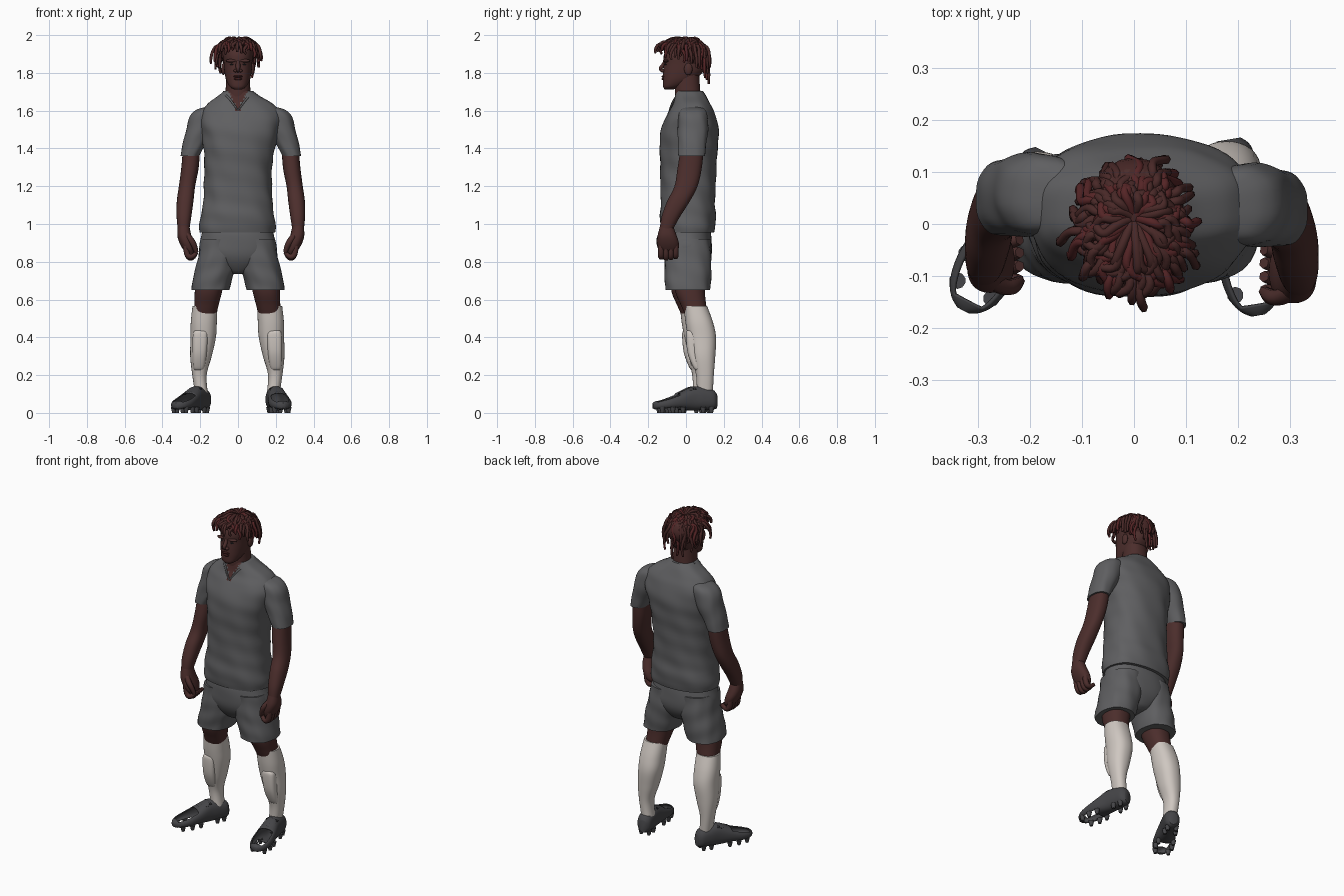
import bpy, bmesh, math, random
from mathutils import Vector, Matrix

random.seed(4)
if "Cube" in bpy.data.objects:
    bpy.data.objects.remove(bpy.data.objects["Cube"])


def material(name, *rgb):
    m = bpy.data.materials.new(name)
    m.use_nodes = True
    m.diffuse_color = (*rgb, 1)
    m.node_tree.nodes["Principled BSDF"].inputs["Base Color"].default_value = (*rgb, 1)
    return m


CLOTH = material("grey cloth", .115, .115, .12)
SKIN = material("brown skin", .072, .027, .025)
LIPS = material("dark lips", .05, .013, .013)
HAIR = material("dark hair", .065, .021, .02)
TIPS = material("red hair", .09, .018, .019)
SOCK = material("off white sock", .62, .57, .53)
SHOE = material("charcoal shoe", .06, .06, .065)
LACE = material("black lace", .02, .02, .022)


def finish(name, bm, mats, pick=None):
    me = bpy.data.meshes.new(name)
    for m in mats:
        me.materials.append(m)
    bmesh.ops.recalc_face_normals(bm, faces=bm.faces)
    if pick:
        for f in bm.faces:
            f.material_index = pick(f.calc_center_median())
    bm.to_mesh(me)
    bm.free()
    me.shade_smooth()
    me.set_sharp_from_angle(angle=math.radians(50))
    ob = bpy.data.objects.new(name, me)
    bpy.context.scene.collection.objects.link(ob)
    return ob


def smooth_rings(rings, steps=7):
    """Catmull-Rom interpolation between the key cross-sections."""
    out = []
    last = len(rings) - 1
    for i in range(last):
        a, b, c, d = (rings[min(max(i + k, 0), last)] for k in (-1, 0, 1, 2))
        for j in range(steps):
            t = j / steps
            out.append([q + t / 2 * (r - p + t * (2 * p - 5 * q + 4 * r - s + t * (3 * (q - r) + s - p)))
                        for p, q, r, s in zip(a, b, c, d)])
    return out + [rings[last]]


def loft(name, rings, *mats, place=lambda p: p, n=2.3, seg=36, fold=0, skip=None, pick=None):
    """Skin oval sections given as centre x, centre y, height, half width, half depth."""
    bm = bmesh.new()
    rows = []
    for cx, cy, z, rx, ry in smooth_rings(rings):
        row = []
        for k in range(seg):
            a = math.tau * k / seg
            c, s = math.cos(a), math.sin(a)
            w = 1 + fold * math.sin(5 * a + 40 * z) * math.sin(3 * a - 17 * z)
            p = Vector((cx + w * rx * math.copysign(abs(c) ** (2 / n), c),
                        cy + w * ry * math.copysign(abs(s) ** (2 / n), s), z))
            row.append(bm.verts.new(place(p)))
        rows.append((z, row))
    for (z, lo), (_, hi) in zip(rows, rows[1:]):
        for k in range(seg):
            if skip and skip(math.tau * (k + .5) / seg, z):
                continue
            j = (k + 1) % seg
            bm.faces.new((lo[k], lo[j], hi[j], hi[k]))
    bm.faces.new(rows[0][1])
    bm.faces.new(rows[-1][1])
    return finish(name, bm, mats, pick)


def ball(name, loc, size, mat):
    bm = bmesh.new()
    bmesh.ops.create_uvsphere(bm, u_segments=20, v_segments=12, radius=1,
                              matrix=Matrix.Translation(loc) @ Matrix.Diagonal((*size, 1)))
    return finish(name, bm, [mat])


def tubes(name, paths, radius, mat, place=lambda p: p):
    cu = bpy.data.curves.new(name, "CURVE")
    cu.dimensions = "3D"
    cu.bevel_depth, cu.bevel_resolution, cu.resolution_u = radius, 1, 4
    cu.use_fill_caps = True
    cu.materials.append(mat)
    for path in paths:
        sp = cu.splines.new("NURBS")
        sp.points.add(len(path) - 1)
        for i, (pt, p) in enumerate(zip(sp.points, path)):
            pt.co = (*place(Vector(p)), 1)
            pt.radius = .65 if i == len(path) - 1 else 1
        sp.order_u = 3
        sp.use_endpoint_u = True
    ob = bpy.data.objects.new(name, cu)
    bpy.context.scene.collection.objects.link(ob)


# Shirt body with an open V at the neck, hanging over the shorts
loft("shirt", [(-.003, .01, .955, .199, .137), (-.003, .01, .99, .2, .145), (-.003, .01, 1.05, .194, .148),
               (0, .01, 1.13, .183, .144), (0, .012, 1.28, .178, .148), (.008, .015, 1.42, .193, .155),
               (.015, .022, 1.52, .214, .148), (.015, .028, 1.59, .21, .122), (.012, .03, 1.635, .175, .1),
               (.005, .025, 1.675, .115, .084), (.003, .018, 1.705, .076, .07)],
     CLOTH, SKIN, n=2.4, seg=64, fold=.02,
     pick=lambda c: int(c.y < 0 and abs(c.x) < (c.z - 1.6) * .5))
tubes("collar", [[(.074 * s, .03, 1.7), (.074 * s, -.03, 1.69), (.04 * s, -.068, 1.66),
                  (0, -.088, 1.6)] for s in (1, -1)], .006, CLOTH)

# Shorts seat
loft("shorts_seat", [(-.002, .005, .98, .18, .12), (-.002, .005, .94, .192, .127), (0, .008, .86, .203, .13),
                     (0, .01, .8, .16, .115), (0, .01, .75, .075, .08), (0, .01, .735, .02, .05)],
     CLOTH, fold=.01, seg=48)

for side, s in (("left", 1), ("right", -1)):
    def arm_place(p, s=s):
        return p if s > 0 else Vector((.03 - p.x, p.y + .02, p.z))

    def leg_place(p, s=s):
        return p if s > 0 else Vector((-p.x - .007, p.y - .02, p.z))

    # Sleeve, arm and hand
    loft(side + "_sleeve", [(.165, .035, 1.622, .025, .035), (.19, .036, 1.605, .06, .064),
                            (.21, .037, 1.57, .075, .077), (.233, .037, 1.5, .07, .08),
                            (.264, .032, 1.42, .06, .075), (.285, .03, 1.36, .05, .071)],
         CLOTH, place=arm_place, fold=.02)
    loft(side + "_arm", [(.275, .035, 1.42, .045, .06), (.284, .02, 1.3, .046, .064),
                         (.3, 0, 1.2, .043, .061), (.31, -.04, 1.12, .044, .06),
                         (.316, -.08, 1.04, .039, .049), (.318, -.103, .975, .031, .036)], SKIN, place=arm_place)
    loft(side + "_palm", [(.318, -.103, .99, .03, .034), (.314, -.1, .94, .037, .05),
                          (.303, -.095, .9, .037, .057), (.29, -.092, .865, .03, .052),
                          (.282, -.092, .845, .018, .04)], SKIN, place=arm_place)
    tubes(side + "_fingers", [[(.308, y, .9), (.306, y, .835), (.272, y, .81 + lift), (.25, y + .005, .85)]
                              for y, lift in ((-.132, .01), (-.106, 0), (-.08, .005), (-.055, .015))],
          .0165, SKIN, arm_place)
    tubes(side + "_thumb", [[(.315, -.12, .96), (.285, -.144, .925), (.26, -.14, .885), (.25, -.13, .85)]],
          .0165, SKIN, arm_place)

    # Shorts leg, thigh, sock and shin pad
    loft(side + "_shorts_leg", [(.1, .008, .92, .096, .12), (.112, .01, .8, .105, .125),
                                (.132, .01, .72, .104, .122), (.147, .01, .65, .098, .118)],
         CLOTH, place=lambda p, s=s: Vector((s * p.x, p.y, p.z)), fold=.03)
    loft(side + "_thigh", [(.135, .015, .74, .08, .085), (.15, .022, .64, .072, .078),
                           (.16, .04, .57, .064, .067), (.168, .055, .52, .06, .06)], SKIN, place=leg_place)
    loft(side + "_sock", [(.168, .05, .565, .066, .062), (.174, .07, .48, .069, .073),
                          (.177, .085, .4, .067, .074), (.189, .092, .3, .057, .063),
                          (.197, .1, .2, .038, .047), (.186, .1, .1, .034, .042)], SOCK, place=leg_place)
    loft(side + "_shin_pad", [(.19, .035, .44, .02, .02), (.192, .032, .42, .039, .032),
                              (.196, .042, .32, .038, .034), (.2, .064, .24, .03, .026),
                              (.2, .073, .222, .014, .014)], SOCK, place=leg_place, n=3)

    # Boot: sections run from heel to toe, with an open toe
    heel = Vector((.183, .16, 0)) if s > 0 else Vector((-.17, .135, 0))
    toe = Vector((.238, -.17, 0)) if s > 0 else Vector((-.325, -.16, 0))
    along = (toe - heel).normalized()
    across = Vector((-along.y, along.x, 0))

    def boot_place(p, heel=heel, along=along, across=across):
        return heel + across * p.x + along * p.z + Vector((0, 0, p.y))

    boot = loft(side + "_boot", [(0, .062, 0, .022, .036), (0, .07, .02, .038, .05), (0, .076, .07, .043, .058),
                                 (0, .076, .125, .045, .06), (0, .064, .19, .053, .045), (0, .05, .255, .056, .032),
                                 (0, .043, .3, .047, .025), (0, .04, .325, .031, .019), (0, .038, .338, .012, .012)],
                SHOE, place=boot_place, n=2.4,
                skip=lambda a, z: abs(math.cos(a)) < .72 and .19 < z < .318)
    rim = boot.modifiers.new("thickness", "SOLIDIFY")
    rim.thickness, rim.offset = .006, 0
    tubes(side + "_laces", [[(-.035 * d, h - .012, z), (0, h + .012, z + .005), (.035 * d, h - .012, z + .012)]
                            for z, h in ((.115, .136), (.135, .129), (.155, .121), (.175, .112))
                            for d in (1, -1)], .005, LACE, boot_place)
    bm = bmesh.new()
    for z, w in ((.03, .024), (.075, .03), (.185, .042), (.24, .046), (.295, .037)):
        for d in (1, -1):
            spot = boot_place(Vector((w * d, .015, z)))
            bmesh.ops.create_cone(bm, cap_ends=True, segments=10, radius1=.009, radius2=.016, depth=.03,
                                  matrix=Matrix.Translation(spot))
    finish(side + "_studs", bm, [SHOE])

    # Paired face features
    ball(side + "_ear", (.077 * s, .012, 1.82), (.012, .022, .032), SKIN)
    ball(side + "_brow", (.034 * s, -.106, 1.864), (.032, .016, .009), SKIN)
    ball(side + "_eye", (.031 * s, -.107, 1.845), (.014, .008, .004), LACE)
    ball(side + "_nostril", (.013 * s, -.124, 1.812), (.011, .013, .009), SKIN)

# Neck, head and mouth
loft("neck", [(0, .02, 1.58, .08, .075), (0, .01, 1.68, .067, .068), (0, .004, 1.8, .063, .065)], SKIN)
loft("head", [(0, -.09, 1.712, .02, .022), (0, -.074, 1.727, .044, .047), (0, -.042, 1.76, .062, .08),
              (0, -.018, 1.8, .071, .103), (0, -.006, 1.845, .075, .112), (0, .001, 1.9, .078, .117),
              (0, .01, 1.945, .068, .096), (0, .015, 1.97, .035, .05)], SKIN)
tubes("nose", [[(0, -.106, 1.865), (0, -.12, 1.84), (0, -.14, 1.82), (0, -.124, 1.808)]], .012, SKIN)
ball("upper_lip", (0, -.116, 1.781), (.025, .014, .007), LIPS)
ball("lower_lip", (0, -.115, 1.768), (.022, .014, .008), LIPS)

# Locks of hair falling outward from the crown over a scalp cap
ball("scalp", (0, .03, 1.895), (.088, .098, .082), HAIR)
locks = []
count = 150
for i in range(count):
    u = (i + .5) / count
    a = i * 2.39996
    c, f = math.cos(a), math.sin(a)
    root = .008 + .07 * u
    reach = (.065 + .072 * u + .022 * max(-f, 0)) * random.uniform(.86, 1.08)
    drop = (.145 + .08 * f) * (u ** 1.1) * random.uniform(.7, 1.15)
    tip_z = 1.97 - drop
    wob = random.uniform(-.022, .022)
    locks.append([(c * root, f * root + .01, 1.968 - .05 * u * u),
                  (c * (root + .025), f * (root + .025) + .005, 1.991 - .035 * u - random.uniform(0, .014)),
                  (c * reach * .84 - f * wob, f * reach * .9 + c * wob, 1.982 - drop * .4),
                  (c * reach + f * wob, f * reach * 1.03 - c * wob, tip_z + drop * .25),
                  (c * reach * .97, f * reach, tip_z)])
tubes("red_locks", locks[::3], .009, TIPS)
tubes("dark_locks", locks[1::3] + locks[2::3], .009, HAIR)
